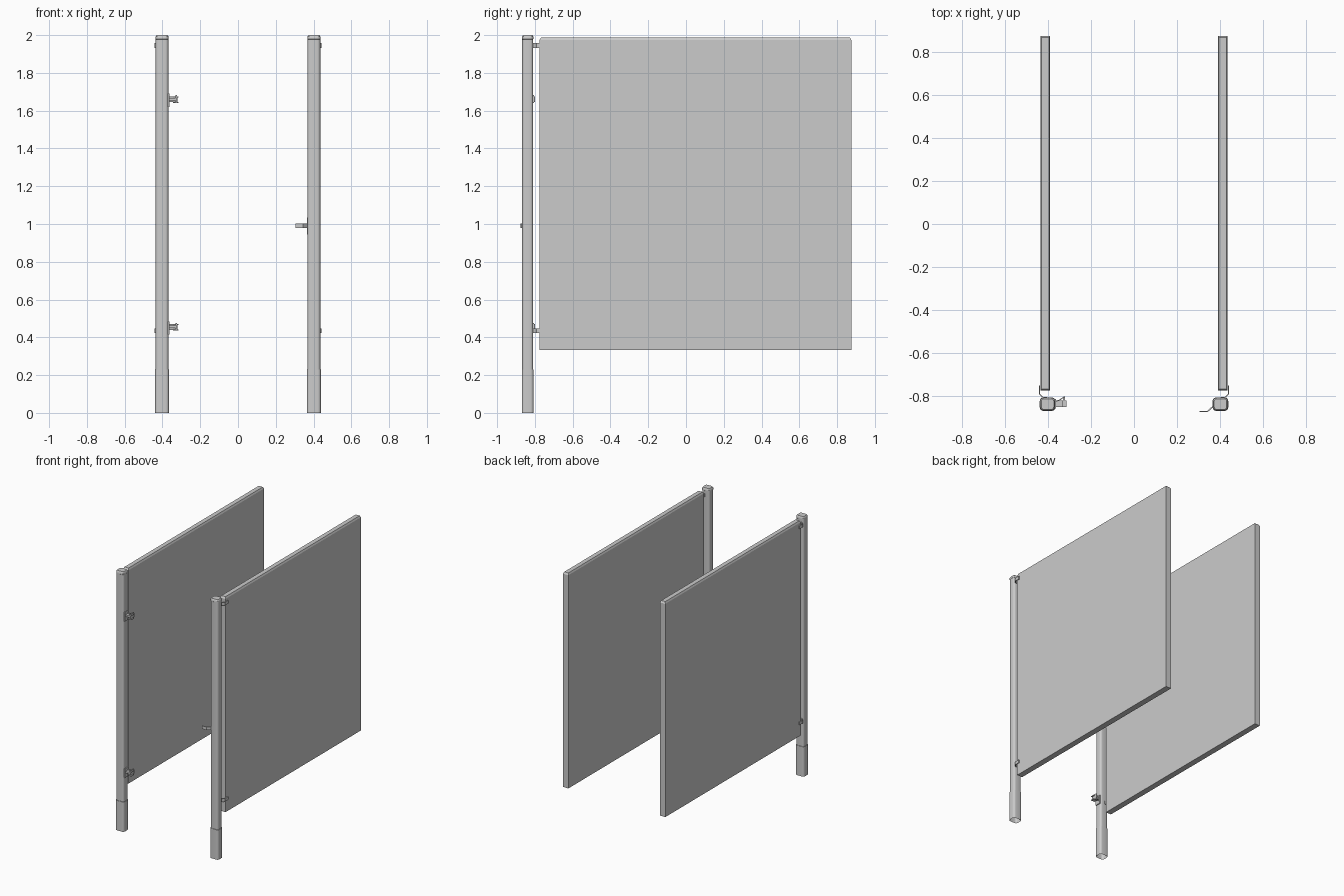
import bpy, bmesh, math

if "Cube" in bpy.data.objects:
    bpy.data.objects.remove(bpy.data.objects["Cube"])


def finish(name, bm, smooth=False):
    bmesh.ops.recalc_face_normals(bm, faces=bm.faces)
    me = bpy.data.meshes.new(name)
    bm.to_mesh(me)
    bm.free()
    ob = bpy.data.objects.new(name, me)
    bpy.context.collection.objects.link(ob)
    if smooth:
        bpy.ops.object.select_all(action='DESELECT')
        ob.select_set(True)
        bpy.context.view_layer.objects.active = ob
        bpy.ops.object.shade_smooth_by_angle(angle=math.radians(35))
    return ob


def rounded_rect(cx, cy, w, d, r, n=4):
    pts = []
    for k, (sx, sy) in enumerate([(1, 1), (-1, 1), (-1, -1), (1, -1)]):
        for i in range(n + 1):
            a = math.pi / 2 * (k + i / n)
            pts.append((cx + sx * (w / 2 - r) + r * math.cos(a),
                        cy + sy * (d / 2 - r) + r * math.sin(a)))
    return pts


def loft(name, sections, cap_bottom=True, smooth=False):
    """Sections are (outline, z) pairs stacked upwards."""
    bm = bmesh.new()
    rings = [[bm.verts.new((x, y, z)) for x, y in pts] for pts, z in sections]
    n = len(rings[0])
    for a, b in zip(rings, rings[1:]):
        for i in range(n):
            j = (i + 1) % n
            bm.faces.new((a[i], a[j], b[j], b[i]))
    bm.faces.new(rings[-1])
    if cap_bottom:
        bm.faces.new(rings[0])
    return finish(name, bm, smooth)


def strip(name, path, z0, z1, t):
    """Bent sheet-metal strip: top-view path with thickness and height."""
    bm = bmesh.new()
    lo = [bm.verts.new((x, y, z0)) for x, y in path]
    hi = [bm.verts.new((x, y, z1)) for x, y in path]
    for i in range(len(path) - 1):
        bm.faces.new((lo[i], lo[i + 1], hi[i + 1], hi[i]))
    ob = finish(name, bm)
    m = ob.modifiers.new("thickness", 'SOLIDIFY')
    m.thickness = t
    m.offset = 0
    return ob


def box(name, x0, x1, y0, y1, z0, z1):
    return loft(name, [([(x0, y0), (x1, y0), (x1, y1), (x0, y1)], z) for z in (z0, z1)])


def rect(x, w, y0, y1):
    return [(x - w / 2, y0), (x + w / 2, y0), (x + w / 2, y1), (x - w / 2, y1)]


PY = -0.838
for s, side in ((-1, "left"), (1, "right")):
    # partition panel with chamfered top rail
    px = s * 0.413
    loft(side + "_panel", [(rect(px, 0.046, -0.775, 0.875), 0.333),
                           (rect(px, 0.046, -0.775, 0.875), 1.975),
                           (rect(px, 0.034, -0.767, 0.867), 1.988)])
    # post: rounded tube, flared shoe, eased cap, open at the foot
    x = s * 0.402
    loft(side + "_post", [(rounded_rect(x, PY, w, d, r), z) for w, d, r, z in (
        (0.073, 0.062, 0.016, 0.0), (0.073, 0.062, 0.016, 0.23),
        (0.067, 0.058, 0.016, 0.231), (0.067, 0.058, 0.016, 1.978),
        (0.069, 0.060, 0.016, 1.979), (0.069, 0.060, 0.016, 1.992),
        (0.058, 0.049, 0.012, 2.0))], cap_bottom=False, smooth=True)
    # bent brackets joining the post to the outside of the panel
    for z, level in ((0.434, "lower"), (1.945, "upper")):
        strip(f"{side}_{level}_bracket",
              [(s * 0.405, -0.808), (s * 0.425, -0.806), (s * 0.440, -0.79),
               (s * 0.440, -0.75)], z - 0.012, z + 0.012, 0.006)

# door hinges on the left post
for z, level in ((0.455, "lower"), (1.66, "upper")):
    box(level + "_hinge_plate", -0.370, -0.362, -0.858, -0.815, z - 0.04, z + 0.03)
    box(level + "_hinge_arm", -0.364, -0.325, -0.85, -0.82, z - 0.005, z + 0.008)
    box(level + "_hinge_leaf", -0.330, -0.322, -0.85, -0.805, z - 0.02, z + 0.022)
    box(level + "_hinge_tab_top", -0.332, -0.314, -0.85, -0.82, z + 0.010, z + 0.016)
    box(level + "_hinge_tab_bottom", -0.345, -0.314, -0.85, -0.82, z - 0.020, z - 0.014)
    strip(level + "_hinge_wing", [(-0.363, -0.825), (-0.345, -0.818), (-0.322, -0.802)],
          z - 0.015, z + 0.015, 0.004)

# door stop on the right post
strip("door_stop", [(0.305, -0.872), (0.342, -0.872), (0.368, -0.848), (0.368, -0.822)],
      0.978, 1.002, 0.006)
box("door_stop_plate", 0.364, 0.370, -0.85, -0.822, 0.945, 1.035)
